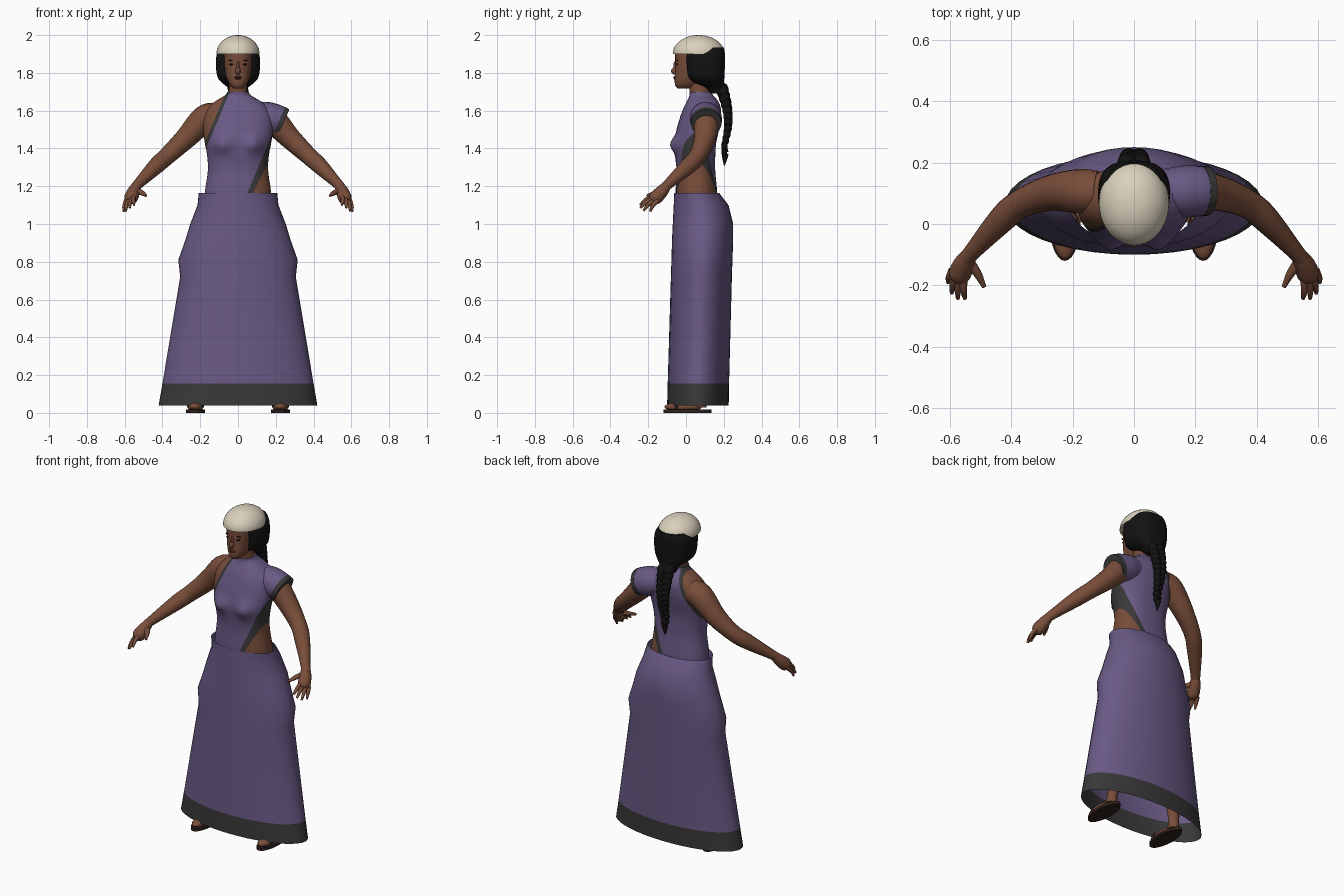
import bpy, bmesh
from math import cos, sin, pi, exp
from mathutils import Vector

old = bpy.data.objects.get("Cube")
if old:
    bpy.data.objects.remove(old, do_unlink=True)


def material(name, *rgb):
    m = bpy.data.materials.new(name)
    m.use_nodes = True
    m.diffuse_color = (*rgb, 1)
    m.node_tree.nodes["Principled BSDF"].inputs["Base Color"].default_value = (*rgb, 1)
    return m


purple = material("purple cloth", .14, .1, .23)
grey = material("grey trim", .04, .04, .04)
skin = material("brown skin", .19, .075, .042)
black = material("black hair", .006, .006, .006)
cream = material("cream cap", .7, .63, .5)
leather = material("dark leather", .03, .015, .012)
lip = material("lip brown", .12, .04, .03)


def finish(name, bm, mats, rule=None, angle=50):
    """Turn a bmesh into a smooth shaded object, coloured by a face rule."""
    bmesh.ops.recalc_face_normals(bm, faces=bm.faces)
    if rule:
        for f in bm.faces:
            f.material_index = rule(f.calc_center_median())
    me = bpy.data.meshes.new(name)
    bm.to_mesh(me)
    bm.free()
    for m in mats:
        me.materials.append(m)
    ob = bpy.data.objects.new(name, me)
    bpy.context.collection.objects.link(ob)
    bpy.ops.object.select_all(action='DESELECT')
    ob.select_set(True)
    bpy.context.view_layer.objects.active = ob
    bpy.ops.object.shade_smooth_by_angle(angle=angle * pi / 180)
    return ob


def smooth_path(rows, steps):
    """Catmull-Rom samples through rows of numbers."""
    rows = [Vector(r) for r in rows]
    ext = [rows[0]] + rows + [rows[-1]]
    out = []
    for a, b, c, d in zip(ext, ext[1:], ext[2:], ext[3:]):
        for i in range(steps):
            t = i / steps
            out.append(b + (c - a) * (t / 2) + (a * 2 - b * 5 + c * 4 - d) * (t * t / 2)
                       + (b * 3 - a - c * 3 + d) * (t ** 3 / 2))
    return out + [rows[-1]]


def skin_rings(rings, caps):
    bm = bmesh.new()
    loops = [[bm.verts.new(p) for p in ring] for ring in rings]
    n = len(loops[0])
    for a, b in zip(loops, loops[1:]):
        for i in range(n):
            j = (i + 1) % n
            bm.faces.new((a[i], a[j], b[j], b[i]))
    if caps:
        bm.faces.new(loops[0])
        bm.faces.new(loops[-1])
    return bm


def loft(rows, steps=4, seg=40, power=2, caps=True):
    """Stack ovals given as height, half width, front y, back y."""
    def bend(v):
        return abs(v) ** (2 / power) * (1 if v > 0 else -1)
    rings = []
    for z, w, front, back in smooth_path(rows, steps):
        ring = []
        for i in range(seg):
            a = 2 * pi * i / seg
            ring.append((w * bend(cos(a)), (front + back) / 2 + (back - front) / 2 * bend(sin(a)), z))
        rings.append(ring)
    return skin_rings(rings, caps)


def tube(points, side=1, steps=4, seg=16, caps=True):
    """Sweep a circle along x, y, z, radius points; side -1 mirrors it."""
    pts = smooth_path(points, steps)
    rings = []
    for i, p in enumerate(pts):
        d = (pts[min(i + 1, len(pts) - 1)] - pts[max(i - 1, 0)]).to_3d()
        q = d.to_track_quat('Z', 'Y')
        ring = []
        for k in range(seg):
            a = 2 * pi * k / seg
            v = p.to_3d() + q @ Vector((cos(a), sin(a), 0)) * p[3]
            ring.append((v.x * side, v.y, v.z))
        rings.append(ring)
    return skin_rings(rings, caps)


def ball(name, mat, loc, size, tilt=0, seg=16):
    bm = bmesh.new()
    bmesh.ops.create_uvsphere(bm, u_segments=seg, v_segments=seg // 2 + 2, radius=1)
    ob = finish(name, bm, [mat])
    ob.location, ob.scale, ob.rotation_euler = loc, size, (0, tilt, 0)
    return ob


# Skirt: open tube with a grey hem
skirt = loft([(.04, .42, -.1, .226), (.155, .4, -.097, .228), (.72, .306, -.08, .243),
              (.81, .316, -.077, .246), (.92, .277, -.074, .25), (1.0, .253, -.07, .25),
              (1.1, .214, -.065, .225), (1.165, .208, -.062, .175)], steps=1, caps=False)
finish("skirt", skirt, [purple, grey], lambda c: 1 if c.z < .155 else 0)

# Torso and bodice: slanted cuts part cloth, trim and bare skin
torso = loft([(1.1, .175, -.05, .165), (1.17, .175, -.055, .165), (1.28, .16, -.05, .155),
              (1.36, .163, -.058, .155), (1.43, .176, -.062, .16), (1.5, .185, -.05, .175),
              (1.56, .185, -.033, .185), (1.61, .165, -.015, .185), (1.65, .12, .005, .17),
              (1.68, .07, .018, .145), (1.7, .056, .018, .13)], power=2.3, seg=56)
for v in torso.verts:
    x, y, z = v.co
    if y < .03:
        v.co.y -= .032 * exp(-((abs(x) - .085) ** 2 + (z - 1.42) ** 2) / .045 ** 2)

# Each cut: x position, height it passes through, slope
cuts = [(.05, 1.165, .42), (.08, 1.165, .5), (-.08, 1.66, .42), (-.06, 1.66, .42)]
for x, z, slope in cuts:
    bmesh.ops.bisect_plane(torso, geom=torso.verts[:] + torso.edges[:] + torso.faces[:],
                           plane_co=(x, 0, z), plane_no=(1, 0, -slope), dist=.0001)


def bodice_colour(c):
    edge, bare, shoulder, trim = [c.x - x - s * (c.z - z) for x, z, s in cuts]
    if bare > 0 and c.z < 1.4 or shoulder < 0:
        return 2
    return 1 if edge > 0 or trim < 0 else 0


finish("torso", torso, [purple, grey, skin], bodice_colour)

# Cap sleeve on the left shoulder with trimmed opening
sleeve = tube([(.08, .105, 1.58, .07), (.15, .105, 1.563, .084), (.2, .107, 1.55, .083),
               (.225, .107, 1.54, .08)], caps=False, seg=24)
finish("sleeve", sleeve, [purple])
finish("sleeve_trim", tube([(.217, .107, 1.543, .083), (.24, .107, 1.533, .08)],
                           steps=1, seg=24), [grey])

# Arms, hands, legs and sandals
tips = [(.605, -.19, 1.066), (.593, -.225, 1.07), (.573, -.243, 1.085), (.55, -.243, 1.1)]
for side, word in ((1, "left"), (-1, "right")):
    finish(word + "_arm", tube([(.12, .105, 1.575, .068), (.18, .107, 1.555, .072),
                                (.275, .1, 1.455, .058), (.37, .065, 1.365, .047),
                                (.43, .015, 1.31, .044), (.53, -.095, 1.21, .027),
                                (.545, -.115, 1.19, .028)], side, seg=20), [skin])
    finish(word + "_palm", tube([(.535, -.1, 1.205, .025), (.553, -.13, 1.17, .034),
                                 (.568, -.165, 1.135, .036), (.575, -.18, 1.12, .02)], side), [skin])
    for n, (x, y, z) in enumerate(tips):
        root = Vector((.592 - .013 * n, -.15 - .008 * n, 1.125 + .008 * n))
        mid = root.lerp(Vector((x, y, z)), .55) + Vector((.003, -.004, .004))
        finish(f"{word}_finger_{n + 1}", tube([(*root, .012), (*mid, .011), (x, y, z, .006)],
                                              side, steps=3, seg=8), [skin])
    finish(word + "_thumb", tube([(.54, -.12, 1.18, .018), (.51, -.16, 1.165, .014),
                                  (.487, -.205, 1.15, .007)], side, steps=3, seg=8), [skin])
    finish(word + "_leg", tube([(.225, .075, .03, .034), (.222, .08, .12, .033),
                                (.19, .09, .35, .055), (.16, .075, .55, .055),
                                (.11, .07, .95, .09)], side), [skin])
    ball(word + "_foot", skin, (.225 * side, -.015, .032), (.042, .1, .026))
    sole = bmesh.new()
    bmesh.ops.create_cone(sole, cap_ends=True, segments=28, radius1=1, radius2=1, depth=1)
    ob = finish(word + "_sole", sole, [leather])
    ob.location, ob.scale = (.225 * side, .008, .009), (.051, .128, .018)
    strap = ball(word + "_strap", leather, (.225 * side, -.05, .035), (.045, .016, .025))

# Neck, head and face
finish("neck", loft([(1.64, .06, .025, .14), (1.7, .049, .02, .125), (1.79, .047, .01, .13)]), [skin])
finish("head", loft([(1.718, .022, -.045, .03), (1.735, .042, -.058, .06), (1.77, .06, -.06, .1),
                     (1.8, .069, -.058, .13), (1.85, .076, -.057, .15), (1.91, .078, -.057, .15)],
                    power=2.3), [skin])
ball("nose", skin, (0, -.058, 1.81), (.014, .021, .02))
ball("nose_bridge", skin, (0, -.055, 1.835), (.008, .012, .03))
ball("upper_lip", lip, (0, -.056, 1.778), (.021, .012, .005))
ball("lower_lip", lip, (0, -.055, 1.77), (.018, .012, .006))
for side, word in ((1, "left"), (-1, "right")):
    ball(word + "_eye", black, (.034 * side, -.048, 1.845), (.013, .006, .005))
    ball(word + "_brow", black, (.036 * side, -.047, 1.866), (.018, .007, .003), .12 * side)

# Hair mass narrowing to the nape
finish("hair", loft([(1.69, .04, .13, .215), (1.72, .052, .1, .208), (1.75, .088, .035, .202),
                     (1.78, .109, .003, .203), (1.84, .117, -.008, .206), (1.9, .112, -.01, .206),
                     (1.935, .09, .02, .2)], power=2.6), [black])

# Braid: alternating slanted strands, then a thin tail
count = 11
for i in range(count):
    t = i / (count - 1)
    r = .042 - .022 * t
    y = .195 + .025 * sin(pi * min(1, t * 1.1)) + .008 * t
    for side in (1, -1):
        ball(f"braid_strand_{i + 1}_{'left' if side > 0 else 'right'}", black,
             (side * r * .5, y, 1.71 - .32 * t - .013 * (side > 0)),
             (r * .75, r * .75, r * .95), side * .6, 12)
finish("braid_tail", tube([(0, .205, 1.41, .012), (0, .207, 1.37, .019), (0, .203, 1.31, .003)], seg=10), [black])

# Cap: upper half of a ball
cap = bmesh.new()
bmesh.ops.create_uvsphere(cap, u_segments=40, v_segments=24, radius=1)
bmesh.ops.bisect_plane(cap, geom=cap.verts[:] + cap.edges[:] + cap.faces[:],
                       plane_co=(0, 0, -.02), plane_no=(0, 0, -1), clear_outer=True)
bmesh.ops.holes_fill(cap, edges=[e for e in cap.edges if e.is_boundary])
ob = finish("cap", cap, [cream])
ob.location, ob.scale = (0, .067, 1.902), (.114, .137, .098)
